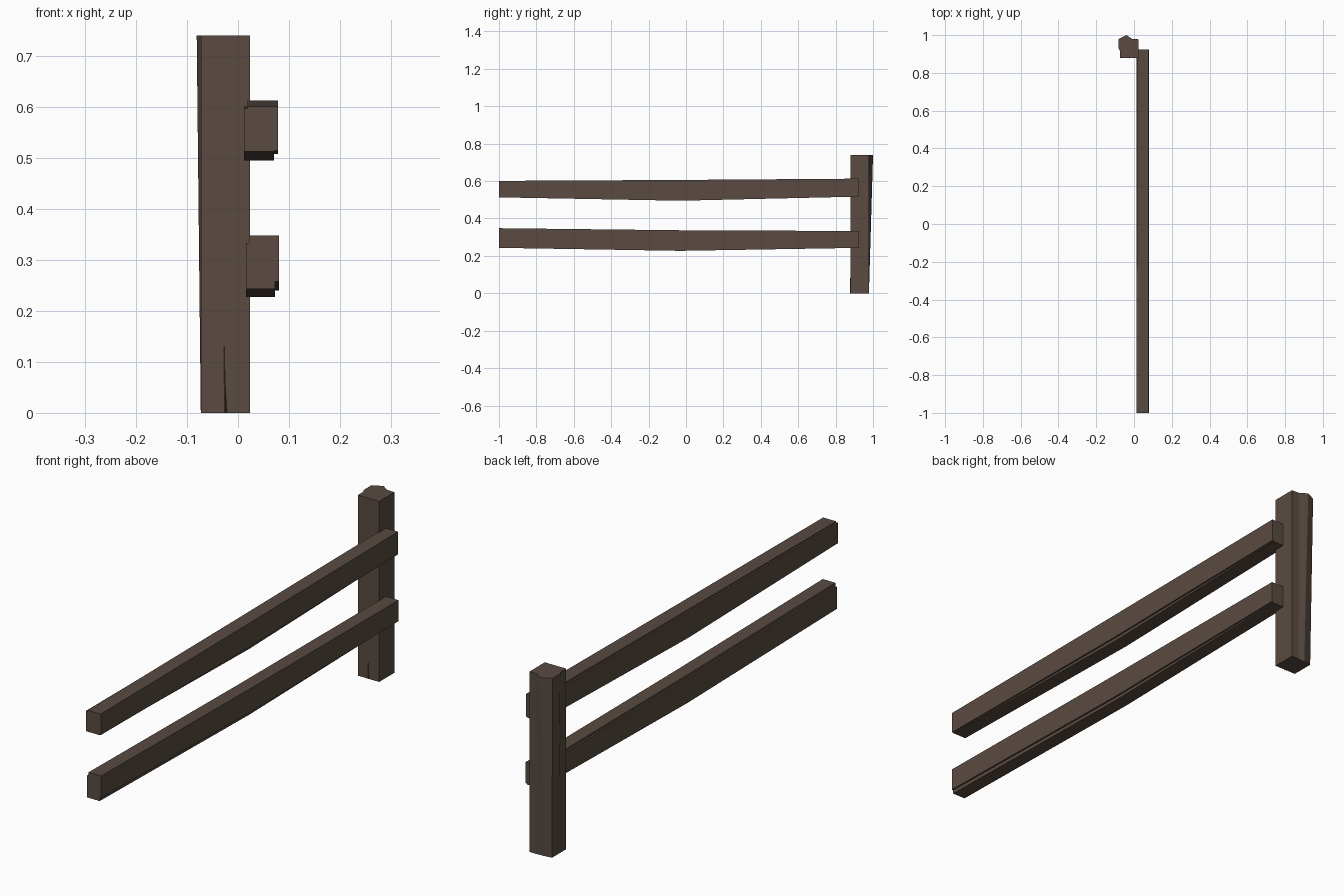
import bpy, bmesh

if "Cube" in bpy.data.objects:
    bpy.data.objects.remove(bpy.data.objects["Cube"])

wood = bpy.data.materials.new("dark_brown_wood")
wood.diffuse_color = (0.10, 0.07, 0.054, 1)
wood.use_nodes = True
wood.node_tree.nodes["Principled BSDF"].inputs["Base Color"].default_value = wood.diffuse_color


def loft(name, rings):
    """Skin a closed solid through rings that have the same point count."""
    bm = bmesh.new()
    loops = [[bm.verts.new(p) for p in ring] for ring in rings]
    n = len(loops[0])
    for a, b in zip(loops, loops[1:]):
        for i in range(n):
            j = (i + 1) % n
            bm.faces.new((a[i], a[j], b[j], b[i]))
    bm.faces.new(loops[0])
    bm.faces.new(loops[-1])
    bmesh.ops.recalc_face_normals(bm, faces=bm.faces[:])
    mesh = bpy.data.meshes.new(name)
    bm.to_mesh(mesh)
    bm.free()
    mesh.materials.append(wood)
    ob = bpy.data.objects.new(name, mesh)
    bpy.context.collection.objects.link(ob)
    return ob


def rail(name, x0, x1, step, stations):
    """Rail with stepped lower outer and upper inner corners.
    stations: (y, bottom, outer shelf, inner shelf, top)"""
    rings = []
    for y, bottom, low, high, top in stations:
        section = [(x0, bottom), (x1 - step, bottom), (x1 - step, low), (x1, low),
                   (x1, top), (x0 + step, top), (x0 + step, high), (x0, high)]
        rings.append([(x, y, z) for x, z in section])
    return loft(name, rings)


# Post: squarish at the foot, flaring to a ridge at the back of the top
foot = [(.024, .88), (.024, .978), (-.01, .978), (-.04, .976),
        (-.073, .972), (-.073, .93), (-.073, .915), (-.073, .88)]
head = [(.024, .88), (.024, .978), (-.01, .98), (-.04, 1.0),
        (-.081, .98), (-.081, .93), (-.073, .915), (-.073, .88)]
loft("post", [[(x, y, 0) for x, y in foot], [(x, y, .74) for x, y in head]])

# Splinter at the foot of the post front
loft("post_splinter", [[(-.029, .885, 0), (-.025, .876, 0), (-.017, .885, 0)],
                       [(-.029, .885, .13), (-.027, .8795, .13), (-.026, .885, .13)]])

# Sagging rails running forward from the post
rail("upper_rail", .012, .078, .007, [
    (-1, .513, .515, .597, .601),
    (-.03, .495, .508, .597, .606),
    (.925, .517, .520, .602, .613)])
rail("lower_rail", .016, .080, .007, [
    (-1, .243, .258, .333, .348),
    (-.03, .227, .240, .325, .337),
    (.925, .243, .247, .326, .333)])
